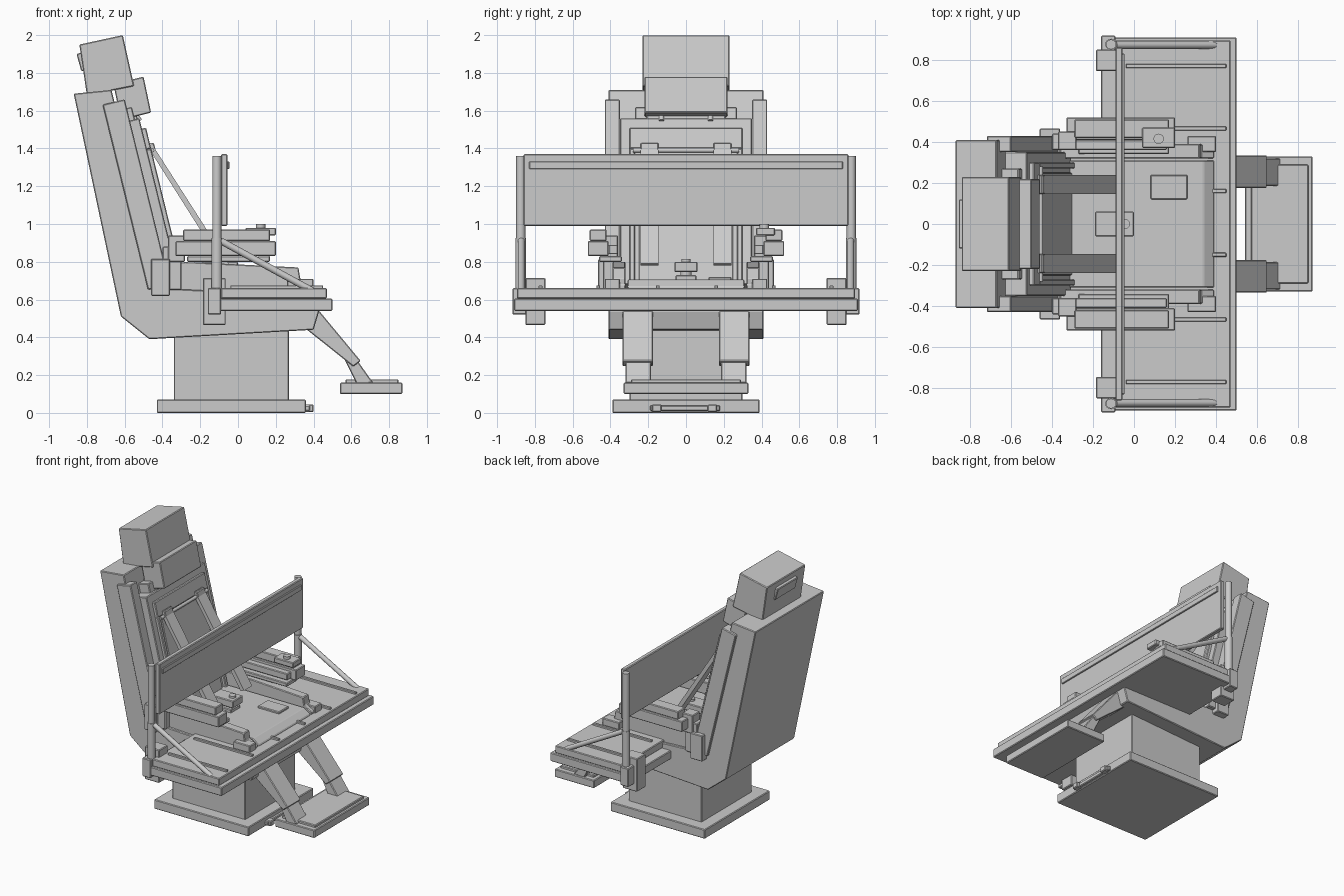
import bpy, bmesh
from mathutils import Vector

grey = bpy.data.materials.new("light grey")
grey.diffuse_color = (0.6, 0.6, 0.6, 1)
LEAN = 0.245  # backward tilt of the seat back per unit of height


def finish(name, bm, bevel=0.0):
    bmesh.ops.recalc_face_normals(bm, faces=bm.faces)
    me = bpy.data.meshes.new(name)
    bm.to_mesh(me)
    bm.free()
    me.materials.append(grey)
    ob = bpy.data.objects.new(name, me)
    bpy.context.collection.objects.link(ob)
    if bevel:
        mod = ob.modifiers.new("soft_edges", 'BEVEL')
        mod.width = bevel
        mod.segments = 1
    return ob


def prism(name, prof, y0, y1, both=False, bevel=0.005):
    """Side profile (x, z) extruded across y, optionally mirrored to -y."""
    bm = bmesh.new()
    for s in ((1, -1) if both else (1,)):
        face = bm.faces.new([bm.verts.new((x, s * y0, z)) for x, z in prof])
        new = bmesh.ops.extrude_face_region(bm, geom=[face])["geom"]
        vs = [v for v in new if isinstance(v, bmesh.types.BMVert)]
        bmesh.ops.translate(bm, verts=vs, vec=(0, s * (y1 - y0), 0))
    return finish(name, bm, bevel)


def box(name, x0, x1, y0, y1, z0, z1, both=False, bevel=0.005):
    return prism(name, [(x0, z0), (x1, z0), (x1, z1), (x0, z1)], y0, y1, both, bevel)


def rod(name, a, b, r, both=False, sides=16):
    """Cylinder from a to b."""
    bm = bmesh.new()
    for s in ((1, -1) if both else (1,)):
        p, q = (Vector((v[0], s * v[1], v[2])) for v in (a, b))
        mat = (q - p).to_track_quat('Z', 'Y').to_matrix().to_4x4()
        mat.translation = (p + q) / 2
        bmesh.ops.create_cone(bm, cap_ends=True, segments=sides, radius1=r,
                              radius2=r, depth=(q - p).length, matrix=mat)
    for f in bm.faces:
        f.smooth = len(f.verts) == 4
    ob = finish(name, bm)
    ob.data.set_sharp_from_angle(angle=0.7)
    return ob


def lean(u0, u1, z0, z1):
    """Profile of a slab lying along the tilted seat back."""
    d = (u1 - u0) * LEAN
    return [(u0 - LEAN * z0, z0 - d), (u1 - LEAN * z0, z0),
            (u1 - LEAN * z1, z1), (u0 - LEAN * z1, z1 - d)]


# Base and pedestal
box("base_plate", -0.43, 0.36, -0.39, 0.39, 0, 0.07)
box("base_connector_bar", 0.35, 0.38, -0.19, 0.18, 0.01, 0.04)
for y in (-0.155, 0.14):
    box("base_connector", 0.35, 0.40, y - 0.025, y + 0.025, 0.005, 0.045)
box("pedestal", -0.34, 0.27, -0.30, 0.30, 0.06, 0.47)

# Outer shell
prism("seat_shell", [(-0.87, 1.69), (-0.67, 1.71), (-0.41, 0.66), (0.40, 0.62),
                     (0.43, 0.54), (0.40, 0.44), (-0.47, 0.39), (-0.62, 0.51)], -0.41, 0.41)

# Layers of the seat back
prism("back_side_rail", lean(-0.31, -0.193, 0.68, 1.66), 0.35, 0.43, True)
prism("back_inner_panel", lean(-0.27, -0.15, 0.68, 1.64), -0.21, 0.21)
prism("back_spine_cushion", lean(-0.27, -0.165, 0.68, 1.62), -0.27, 0.27)
prism("back_wide_cushion", lean(-0.27, -0.14, 0.68, 1.56), -0.35, 0.35)
prism("back_frame_header", lean(-0.15, -0.117, 1.40, 1.51), -0.30, 0.30)
prism("back_frame_side", lean(-0.15, -0.117, 0.70, 1.40), 0.27, 0.30, True)
prism("back_frame_pad", lean(-0.15, -0.130, 0.70, 1.37), -0.25, 0.25)

# Headrest
prism("headrest", [(-0.84, 1.95), (-0.61, 2.0), (-0.55, 1.73), (-0.80, 1.68)], -0.23, 0.23)
prism("headrest_back_plate", [(-0.855, 1.90), (-0.82, 1.91), (-0.79, 1.81), (-0.83, 1.81)],
      -0.12, 0.12)
prism("neck_pad", [(-0.66, 1.74), (-0.50, 1.78), (-0.46, 1.59), (-0.62, 1.55)], -0.22, 0.22)
for y in (-0.13, 0.13):
    rod("neck_pad_pin", (-0.56, y, 1.6), (-0.52, y, 1.545), 0.014)

# Harness
prism("shoulder_strap", [(-0.485, 1.42), (-0.46, 1.43), (-0.05, 0.79), (-0.08, 0.78)],
      0.145, 0.24, True, 0)
prism("strap_guide", lean(-0.13, -0.095, 1.38, 1.43), 0.145, 0.24, True)
rod("strap_crossbar", (-0.455, -0.28, 1.39), (-0.455, 0.28, 1.39), 0.012)
box("buckle_base", -0.17, -0.02, -0.055, 0.055, 0.69, 0.73)
box("buckle", -0.19, 0.0, -0.06, 0.06, 0.745, 0.80)
rod("buckle_stem", (-0.1, 0, 0.72), (-0.1, 0, 0.75), 0.03)
rod("buckle_button", (-0.045, 0, 0.79), (-0.045, 0, 0.815), 0.025)

# Seat pan
prism("seat_cushion", [(-0.42, 0.60), (0.39, 0.60), (0.39, 0.67), (0.34, 0.705),
                       (-0.42, 0.705)], -0.31, 0.31)
prism("seat_side_bolster", [(-0.40, 0.60), (-0.36, 0.79), (-0.28, 0.80), (0.32, 0.77),
                            (0.33, 0.71), (0.39, 0.68), (0.39, 0.60)], 0.32, 0.39, True)
box("seat_plate", 0.08, 0.26, 0.12, 0.24, 0.70, 0.72)
box("knee_block", 0.26, 0.40, 0.35, 0.43, 0.65, 0.71, True)

# Armrests and their brackets
box("armrest_underside", -0.27, 0.17, 0.34, 0.46, 0.80, 0.83, True)
box("armrest", -0.33, 0.20, 0.41, 0.52, 0.83, 0.91, True)
box("armrest_pad", -0.29, 0.17, 0.42, 0.51, 0.91, 0.97, True)
box("armrest_inner_rail", -0.36, 0.16, 0.36, 0.41, 0.84, 0.89, True)
box("armrest_hinge", -0.37, -0.28, 0.36, 0.45, 0.80, 0.94, True)
box("armrest_post", -0.40, -0.30, 0.36, 0.44, 0.65, 0.88, True)
box("armrest_foot", -0.46, -0.36, 0.36, 0.465, 0.62, 0.815, True)
box("control_box", 0.04, 0.20, 0.37, 0.47, 0.94, 0.98)
rod("control_knob", (0.12, 0.415, 0.97), (0.12, 0.415, 1.0), 0.025)

# Wide tray with surface strips
box("tray_lower", -0.16, 0.50, -0.91, 0.91, 0.54, 0.605)
box("tray_upper", -0.09, 0.47, -0.895, 0.895, 0.605, 0.66)
for y in (0.465, 0.77):
    box("tray_strip", -0.04, 0.45, y - 0.01, y + 0.01, 0.65, 0.675, True, 0.003)
for y in (-0.15, 0.16):
    box("tray_short_strip", 0.37, 0.45, y - 0.01, y + 0.01, 0.65, 0.675, False, 0.003)

# Screen on posts with struts and clamps
rod("screen_post", (-0.112, 0.875, 0.54), (-0.112, 0.875, 1.36), 0.024, True)
rod("screen_post_sleeve", (-0.112, 0.875, 0.60), (-0.112, 0.875, 0.925), 0.028, True)
rod("screen_strut", (-0.09, 0.872, 0.91), (0.46, 0.872, 0.61), 0.018, True)
box("screen", -0.09, -0.056, -0.86, 0.86, 0.99, 1.37)
box("screen_trim", -0.06, -0.046, -0.83, 0.83, 1.29, 1.33, False, 0.003)
box("tray_clamp", -0.185, -0.065, 0.745, 0.85, 0.465, 0.715, True)
box("post_clamp", -0.16, -0.09, 0.845, 0.918, 0.52, 0.66, True)

# Legs and footrest
prism("leg_upper", [(0.34, 0.46), (0.43, 0.54), (0.65, 0.275), (0.61, 0.245)],
      0.175, 0.335, True)
prism("leg_lower", [(0.55, 0.31), (0.63, 0.28), (0.715, 0.16), (0.63, 0.15)],
      0.185, 0.32, True)
box("footplate", 0.54, 0.87, -0.33, 0.33, 0.10, 0.16)
box("footplate_pad", 0.57, 0.85, -0.29, 0.29, 0.155, 0.178)
